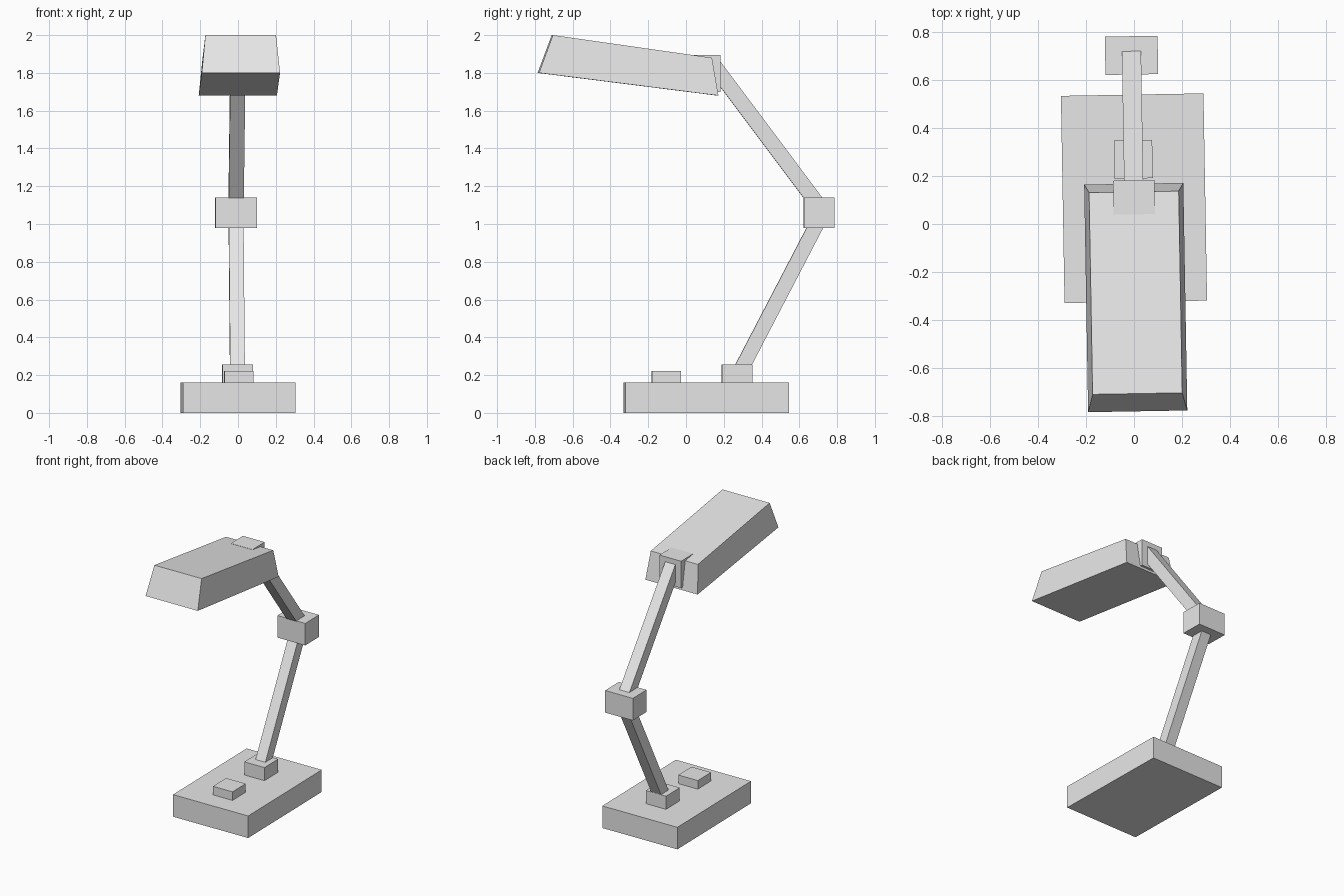
import bpy, bmesh, math
from mathutils import Matrix, Vector

cube = bpy.data.objects.get("Cube")
if cube:
    bpy.data.objects.remove(cube, do_unlink=True)

# One plain grey for the whole lamp
GREY = (0.8, 0.8, 0.8, 1.0)
grey = bpy.data.materials.new("light_grey")
grey.use_nodes = True
grey.diffuse_color = GREY
grey.node_tree.nodes["Principled BSDF"].inputs["Base Color"].default_value = GREY

# The lamp is turned slightly about the middle of its base
PIVOT = Vector((0, 0.107, 0))
TURN = (Matrix.Translation(PIVOT) @ Matrix.Rotation(math.radians(1), 4, "Z")
        @ Matrix.Translation(-PIVOT))


def finish(bm, name):
    bmesh.ops.recalc_face_normals(bm, faces=bm.faces)
    mesh = bpy.data.meshes.new(name)
    bm.transform(TURN)
    bm.to_mesh(mesh)
    bm.free()
    mesh.materials.append(grey)
    obj = bpy.data.objects.new(name, mesh)
    bpy.context.collection.objects.link(obj)
    return obj


def box(name, width, y0, y1, z0, z1):
    """Upright box centred on the lamp's middle plane."""
    bm = bmesh.new()
    size = Matrix.Diagonal((width, y1 - y0, z1 - z0, 1))
    place = Matrix.Translation((0, (y0 + y1) / 2, (z0 + z1) / 2))
    bmesh.ops.create_cube(bm, size=1, matrix=place @ size)
    return finish(bm, name)


def bar(name, start, end, thick):
    """Square bar between two (y, z) points."""
    a, b = Vector((0, *start)), Vector((0, *end))
    d = b - a
    tilt = Matrix.Rotation(math.atan2(-d.y, d.z), 4, "X")
    bm = bmesh.new()
    bmesh.ops.create_cube(bm, size=1, matrix=Matrix.Translation((a + b) / 2) @ tilt
                          @ Matrix.Diagonal((thick, thick, d.length, 1)))
    return finish(bm, name)


def tapered_shade(name, lower, upper):
    """Closed tapered block; each rim is (half width, front (y, z), back (y, z))."""
    bm = bmesh.new()
    rims = []
    for half, front, back in (lower, upper):
        rims.append([bm.verts.new((x, *p)) for x, p in
                     ((-half, front), (half, front), (half, back), (-half, back))])
    low, top = rims
    bm.faces.new(low)
    bm.faces.new(top)
    for i in range(4):
        j = (i + 1) % 4
        bm.faces.new((low[i], low[j], top[j], top[i]))
    return finish(bm, name)


# Base with switch and arm socket
box("base", 0.595, -0.325, 0.54, 0, 0.16)
box("switch_button", 0.155, -0.182, -0.027, 0.15, 0.222)
box("arm_socket", 0.16, 0.19, 0.35, 0.15, 0.255)

# Two arms joined at the elbow
bar("lower_arm", (0.276, 0.2), (0.724, 1.06), 0.078)
box("elbow_joint", 0.22, 0.624, 0.784, 0.98, 1.14)
bar("upper_arm", (0.72, 1.075), (0.15, 1.835), 0.08)

# Head
box("shade_bracket", 0.172, 0.04, 0.182, 1.7, 1.895)
tapered_shade("lamp_shade",
              (0.207, (-0.782, 1.8), (0.168, 1.68)),
              (0.187, (-0.708, 2.0), (0.134, 1.88)))
